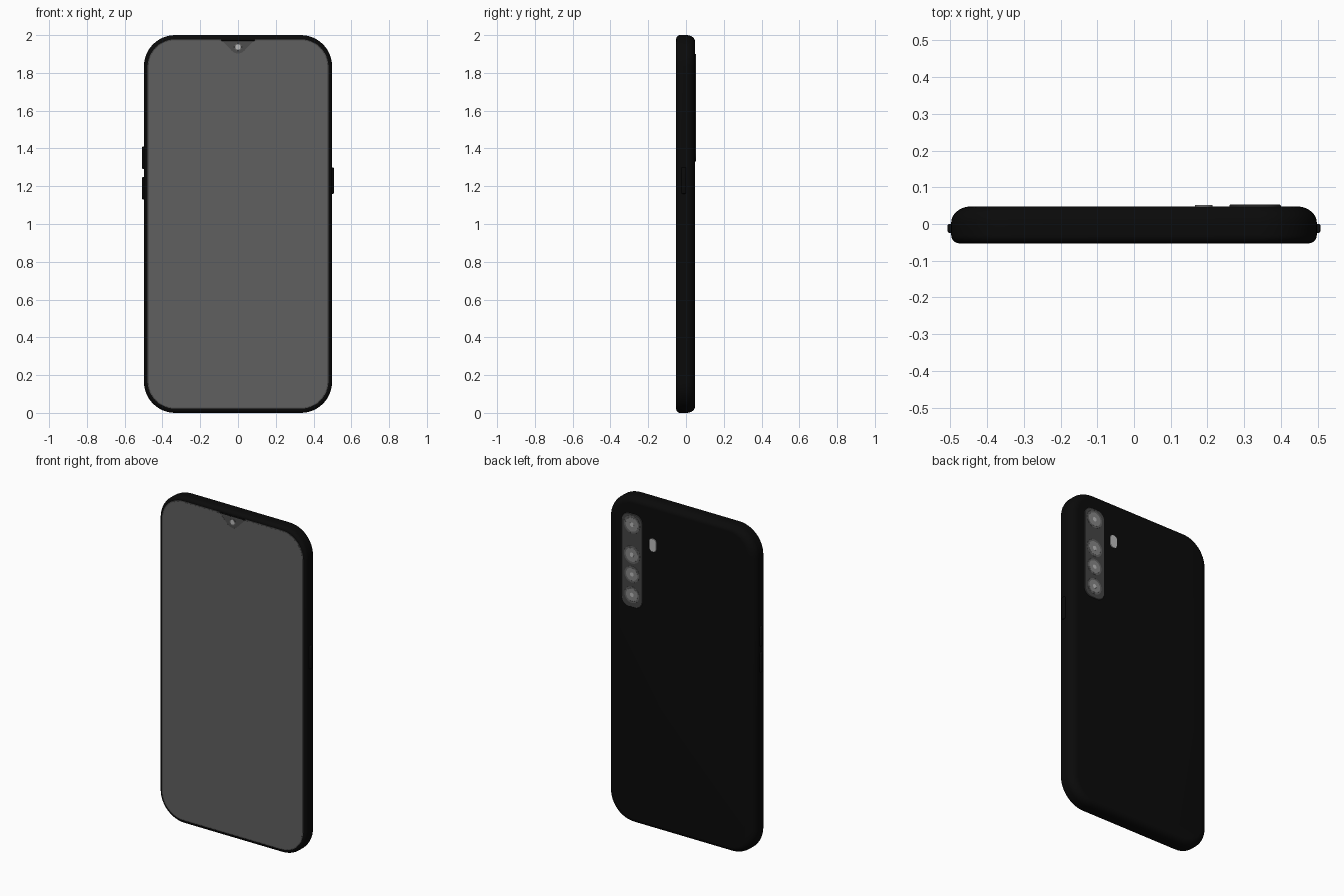
import bpy, bmesh
from math import sin, cos, pi, radians

if "Cube" in bpy.data.objects:
    bpy.data.objects.remove(bpy.data.objects["Cube"])


def mat(name, v):
    m = bpy.data.materials.new(name)
    m.diffuse_color = (v, v, v, 1)
    m.use_nodes = True
    m.node_tree.nodes["Principled BSDF"].inputs["Base Color"].default_value = m.diffuse_color
    return m


BLACK = mat("black_shell", 0.003)
BEZEL = mat("bezel_grey", 0.075)
SCREEN = mat("screen_grey", 0.118)
PLATE = mat("plate_grey", 0.06)
RING = mat("ring_grey", 0.12)
GLASS = mat("lens_grey", 0.24)
LIGHT = mat("light_grey", 0.5)


def finish(name, bm, material):
    bmesh.ops.recalc_face_normals(bm, faces=bm.faces)
    me = bpy.data.meshes.new(name)
    bm.to_mesh(me)
    bm.free()
    ob = bpy.data.objects.new(name, me)
    bpy.context.collection.objects.link(ob)
    me.materials.append(material)
    bpy.ops.object.select_all(action='DESELECT')
    ob.select_set(True)
    bpy.context.view_layer.objects.active = ob
    bpy.ops.object.shade_smooth_by_angle(angle=radians(35))
    return ob


def outline(w, h, r, cx=0, cz=0, n=12, notch=()):
    """Rounded rectangle in XZ; notch points go into the top edge."""
    pts = []
    for k, (sx, sz) in enumerate([(1, 1), (-1, 1), (-1, -1), (1, -1)]):
        for i in range(n + 1):
            a = (k + i / n) * pi / 2
            pts.append((cx + sx * (w / 2 - r) + r * cos(a),
                        cz + sz * (h / 2 - r) + r * sin(a)))
        if k == 0:
            pts += notch
    return pts


def loft(name, rings, material):
    """Skin a list of (outline, y) and cap both ends."""
    bm = bmesh.new()
    loops = [[bm.verts.new((x, y, z)) for x, z in pts] for pts, y in rings]
    for a, b in zip(loops, loops[1:]):
        for i in range(len(a)):
            j = (i + 1) % len(a)
            bm.faces.new((a[i], a[j], b[j], b[i]))
    bm.faces.new(loops[0])
    bm.faces.new(loops[-1])
    return finish(name, bm, material)


def plate(name, y0, y1, material, w, h, r, cx, cz, bevel=0.002, n=12):
    """Raised rounded plate with a small chamfer on its outer (y1) edge."""
    s = 1 if y1 > y0 else -1
    full = outline(w, h, r, cx, cz, n)
    top = outline(w - 2 * bevel, h - 2 * bevel, r - bevel, cx, cz, n)
    return loft(name, [(full, y0), (full, y1 - s * bevel), (top, y1)], material)


def disc(name, y0, y1, material, r, cx, cz, bevel=0.001):
    d = 2 * r
    return plate(name, y0, y1, material, d + 2e-4, d + 2e-4, r, cx, cz, bevel, 8)


# Shell: tight front rounding, broader curve at the back
W, H, R = 0.996, 2.0, 0.165
rings = []
for i in range(7):
    a = pi / 2 * (1 - i / 6)
    rings.append((0.020 * (1 - cos(a)), 0.020 * (1 - cos(a)), -0.030 - 0.022 * sin(a)))
for i in range(11):
    a = pi / 2 * i / 10
    rings.append((0.055 * (1 - cos(a)), 0.035 * (1 - cos(a)), 0.003 + 0.045 * sin(a)))
loft("shell", [(outline(W - 2 * ix, H - 2 * iz, R - (ix + iz) / 2, 0, 1), y)
               for ix, iz, y in rings], BLACK)

# Front glass and display with teardrop notch
plate("front_bezel", -0.050, -0.0525, BEZEL, 0.958, 1.956, 0.145, 0, 1, 0.0005)
half = [(0.110, 1.972), (0.090, 1.969), (0.074, 1.960), (0.034, 1.918),
        (0.024, 1.909), (0.012, 1.904)]
notch = half + [(0, 1.902)] + [(-x, z) for x, z in reversed(half)]
shape = outline(0.944, 1.944, 0.138, 0, 1, notch=notch)
loft("display", [(shape, -0.051), (shape, -0.0532)], SCREEN)

# Front camera and earpiece
disc("front_camera_ring", -0.052, -0.0531, RING, 0.020, 0, 1.937, 0.0003)
disc("front_camera_lens", -0.052, -0.0535, LIGHT, 0.014, 0, 1.937, 0.0003)
plate("earpiece", -0.052, -0.0529, BLACK, 0.18, 0.008, 0.0038, 0, 1.974, 0.0002, 4)

# Rear camera plate with four lenses, and flash
plate("camera_plate", 0.045, 0.0528, PLATE, 0.14, 0.57, 0.05, 0.33, 1.615)
for i, (z, r) in enumerate([(1.835, 0.054), (1.65, 0.054), (1.53, 0.050), (1.405, 0.050)]):
    disc(f"lens_ring_{i + 1}", 0.050, 0.0533, RING, r, 0.33, z, 0.0004)
    disc(f"lens_glass_{i + 1}", 0.050, 0.0536, GLASS, r * 0.78, 0.33, z, 0.0003)
    disc(f"lens_core_{i + 1}", 0.050, 0.0538, LIGHT, r * 0.25, 0.33, z, 0.0002)
plate("flash", 0.045, 0.0515, LIGHT, 0.048, 0.08, 0.022, 0.19, 1.745, 0.001)


# Side buttons
def button(name, x, z0, z1):
    bm = bmesh.new()
    bmesh.ops.create_cube(bm, size=1)
    for v in bm.verts:
        v.co = (x + v.co.x * 0.03, -0.012 + v.co.y * 0.025, (z0 + z1) / 2 + v.co.z * (z1 - z0))
    bmesh.ops.bevel(bm, geom=bm.edges[:], offset=0.006, segments=3, profile=0.5,
                    affect='EDGES')
    finish(name, bm, BLACK)


button("volume_up_button", -0.493, 1.29, 1.41)
button("volume_down_button", -0.493, 1.13, 1.25)
button("power_button", 0.493, 1.16, 1.30)
